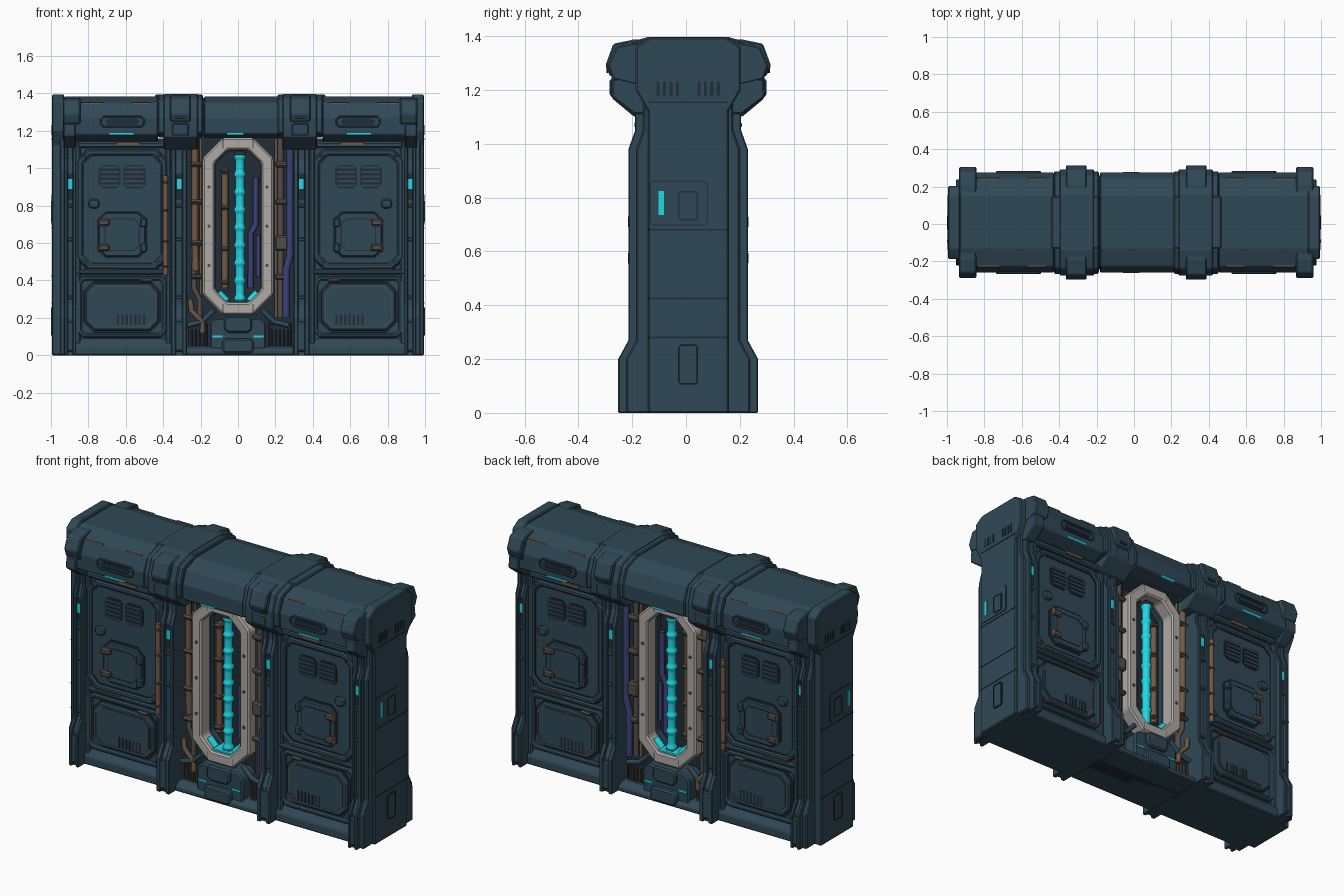
import bpy
import bmesh
from math import sin, pi

cube = bpy.data.objects.get("Cube")
if cube:
    bpy.data.objects.remove(cube)


def material(name, *rgb):
    mat = bpy.data.materials.new(name)
    mat.use_nodes = True
    colour = (*rgb, 1)
    mat.diffuse_color = colour
    mat.node_tree.nodes["Principled BSDF"].inputs["Base Color"].default_value = colour
    return mat


HULL = material("blue steel hull", .029, .066, .094)
DARK = material("dark recess", .014, .027, .038)
RUST = material("rusty copper", .17, .1, .06)
PALE = material("pale grey frame", .43, .4, .375)
GLOW = material("cyan glow", .015, .7, .8)
VIOLET = material("violet pipe", .042, .055, .18)
METAL = material("dull metal", .088, .075, .063)


def finish(name, data, mat, mirror, bevel=0.0, shift=True):
    """Link an object; mirrored pairs share a slightly shifted centre."""
    obj = bpy.data.objects.new(name, data)
    bpy.context.collection.objects.link(obj)
    obj.location = (.012 if shift and "X" in mirror else 0, .008, 0)
    data.materials.append(mat)
    if bevel:
        mod = obj.modifiers.new("Bevel", "BEVEL")
        mod.width, mod.segments = bevel, 1
    if mirror:
        mod = obj.modifiers.new("Mirror", "MIRROR")
        mod.use_axis = ("X" in mirror, "Y" in mirror, False)
        mod.use_mirror_merge = False
    return obj


def to_mesh(name, bm):
    bmesh.ops.recalc_face_normals(bm, faces=bm.faces)
    mesh = bpy.data.meshes.new(name)
    bm.to_mesh(mesh)
    bm.free()
    return mesh


def outline(u, v, w, h, cut):
    """Rectangle or chamfered rectangle around (u, v)."""
    w, h = w / 2, h / 2
    if not cut:
        return [(u - w, v - h), (u + w, v - h), (u + w, v + h), (u - w, v + h)]
    a, b = w - cut, h - cut
    return [(u + x, v + z) for x, z in ((-a, -h), (a, -h), (w, -b), (w, b),
                                        (a, h), (-a, h), (-w, b), (-w, -b))]


def panel(name, mat, u, v, w, h, face, depth, cut=0, border=0, mirror="XY", end=False):
    """Plate with its outer face at the given distance; a border leaves a hole."""
    bm = bmesh.new()

    def loop(pts, d):
        return [bm.verts.new((d, p, q) if end else (p, -d, q)) for p, q in pts]

    outer = outline(u, v, w, h, cut)
    loops = [loop(outer, face), loop(outer, face - depth)]
    if border:
        inner = outline(u, v, w - 2 * border, h - 2 * border, max(0, cut - border * .6))
        loops += [loop(inner, face - depth), loop(inner, face)]
    else:
        bm.faces.new(loops[0])
        bm.faces.new(loops[1])
    n = len(outer)
    for k in range(len(loops) if border else 1):
        a, b = loops[k], loops[(k + 1) % len(loops)]
        for i in range(n):
            j = (i + 1) % n
            bm.faces.new((a[i], a[j], b[j], b[i]))
    return finish(name, to_mesh(name, bm), mat, mirror,
                  min(.009, depth * .25) if depth > .01 else 0, not end)


def prism(name, half, start, stop, mat=HULL, mirror="X", bevel=.006):
    """Front-back symmetric section swept along x."""
    section = half + [(-y, z) for y, z in reversed(half)]
    bm = bmesh.new()
    a, b = ([bm.verts.new((x, y, z)) for y, z in section] for x in (start, stop))
    bm.faces.new(a)
    bm.faces.new(b)
    for i in range(len(a)):
        j = (i + 1) % len(a)
        bm.faces.new((a[i], a[j], b[j], b[i]))
    return finish(name, to_mesh(name, bm), mat, mirror, bevel)


def pipe(name, mat, radius, depth, points, mirror="Y", radii=None):
    curve = bpy.data.curves.new(name, "CURVE")
    curve.dimensions = "3D"
    curve.bevel_depth, curve.bevel_resolution = radius, 2
    curve.use_fill_caps = True
    spline = curve.splines.new("POLY")
    spline.points.add(len(points) - 1)
    for i, (x, z) in enumerate(points):
        spline.points[i].co = (x, -depth, z, 1)
        spline.points[i].radius = radii[i] if radii else 1
    return finish(name, curve, mat, mirror)


# Wall core, side blocks and plinth
prism("core_wall", [(.05, 0), (.05, 1.2)], -.3, .3, DARK, "", 0)
prism("side_wall", [(.165, 0), (.165, 1.16)], .288, .96)
prism("door_plinth", [(.2, 0), (.2, .05), (.17, .09)], .36, .9)
prism("centre_plinth", [(.2, 0), (.2, .03), (.16, .05)], -.28, .3, mirror="")

# Grooved posts and end columns with flared feet, lights set in the grooves
post = [(.26, 0), (.26, .2), (.222, .27), (.222, .98), (.197, 1.05), (.197, 1.16)]
for name, x, width in (("inner_post", .327, .084), ("end_column", .909, .062)):
    rail = width * .3
    for side in (-1, 1):
        mid = x + side * (width - rail) / 2
        prism(name + "_rail", post, mid - rail / 2, mid + rail / 2, bevel=.004)
    prism(name + "_core", [(y - .02, z) for y, z in post], x - rail, x + rail, bevel=0)
    panel(name + "_light_socket", DARK, x, .9, width * .4, .14, .205, .008)
    panel(name + "_light", GLOW, x, .915, .024, .054, .209, .008)
    panel(name + "_foot_plate", HULL, x, .1, width * .6, .16, .258, .03)
    for z in (.31, .62, .8):
        panel(name + "_clasp", HULL, x, z, width * .5, .02, .215, .02)
prism("end_column_back", [(y - .03, z) for y, z in post], .935, .965)
panel("post_outer_trim", HULL, .385, .6, .03, 1.1, .19, .03)
panel("column_inner_trim", HULL, .87, .6, .03, 1.1, .19, .03)

# Top cap in three sections, ribs and corner blocks
cap = [(.15, 1.14), (.2, 1.145), (.268, 1.18), (.268, 1.27), (.235, 1.35), (.14, 1.383)]
prism("cap_centre", [(y, max(z, 1.163)) for y, z in cap], -.183, .217, mirror="")
prism("cap_side", cap, .44, .945)
prism("cap_core", [(.2, 1.19), (.25, 1.26), (.22, 1.345), (.13, 1.375)], -.9, .9, DARK, "", 0)
prism("cap_rib", [(.2, 1.1), (.284, 1.17), (.284, 1.27), (.25, 1.368), (.15, 1.397)], .225, .41)
prism("cap_rib_flank", [(.15, 1.165), (.272, 1.185), (.274, 1.27), (.245, 1.36), (.15, 1.39)],
      .2, .44)
prism("cap_rib_crown", [(.14, 1.3), (.14, 1.394)], .2, .455)
prism("rib_bracket", [(.2, 1.25), (.29, 1.25), (.308, 1.29), (.278, 1.372), (.2, 1.388)],
      .265, .375)
panel("rib_bracket_inset", DARK, .32, 1.28, .06, .035, .304, .007, cut=.01)
prism("rib_chin", [(.2, 1.12), (.292, 1.18), (.292, 1.24), (.2, 1.25)], .275, .365)
prism("corner_block", [(.2, 1.22), (.28, 1.24), (.298, 1.29), (.268, 1.36), (.2, 1.375)],
      .855, .947)
prism("corner_cheek", [(.2, 1.11), (.285, 1.175), (.28, 1.24), (.2, 1.25)], .88, .945)
panel("cap_slot_frame", HULL, .63, 1.25, .24, .065, .275, .012, cut=.018, border=.01)
panel("cap_slot", DARK, .63, 1.25, .18, .03, .274, .008, cut=.01)
panel("cap_light", GLOW, .635, 1.183, .13, .011, .2695, .009)
panel("cap_centre_light", GLOW, -.015, 1.183, .09, .011, .2695, .009, mirror="Y")
panel("cap_worn_edge", RUST, .6, 1.132, .12, .016, .206, .008)
for x, length in ((.53, .1), (.79, .12)):
    panel("cap_crest_wear", RUST, x, 1.348, length, .008, .239, .008)
panel("cap_underside_band", HULL, .63, 1.125, .48, .035, .2, .04)

# Doors: framed upper half with louvres, hatch and latches
DOOR = .632
panel("door_upper", HULL, DOOR, .78, .48, .64, .182, .02, cut=.05)
panel("door_frame", HULL, DOOR, .78, .48, .64, .194, .03, cut=.06, border=.03)
panel("door_frame_groove", DARK, DOOR, .78, .42, .58, .185, .007, cut=.045, border=.007)
for side in (-1, 1):
    x = DOOR + side * .066
    panel("louvre_recess", DARK, x, .955, .118, .125, .186, .007, cut=.02)
    for k in range(5):
        panel("louvre_slat", HULL, x, .908 + k * .024, .1, .01, .191, .009)
panel("hatch_groove", DARK, DOOR, .645, .27, .255, .186, .007, cut=.045)
panel("hatch", HULL, DOOR, .645, .25, .235, .202, .022, cut=.04)
panel("hatch_inset", DARK, DOOR, .645, .19, .175, .204, .006, cut=.03, border=.006)
for z in (.575, .71):
    panel("hatch_latch", METAL, DOOR + .1, z, .065, .035, .22, .03)
    panel("latch_pin", RUST, DOOR + .125, z, .014, .05, .224, .03)
    panel("hatch_hinge", HULL, DOOR - .115, z, .035, .05, .214, .03)
panel("door_bolt_box", HULL, DOOR + .15, .81, .06, .05, .205, .03, cut=.012)
panel("door_beam", HULL, DOOR, .445, .5, .025, .192, .03)
panel("door_beam_wear", RUST, DOOR + .1, .459, .16, .006, .193, .008)
for x in (-.2, .2):
    for z in (.49, 1.07):
        panel("door_corner_rivet", METAL, DOOR + x, z, .018, .018, .2, .02, cut=.005)

# Doors: lower panel with a slotted vent
panel("lower_frame", HULL, DOOR, .26, .48, .33, .19, .03, cut=.03, border=.025)
panel("lower_groove", DARK, DOOR, .26, .415, .275, .175, .009, cut=.055)
panel("lower_panel", HULL, DOOR, .26, .395, .255, .196, .03, cut=.05)
panel("lower_panel_wear", METAL, DOOR, .26, .36, .22, .198, .005, cut=.045, border=.004)
panel("lower_panel_lid", HULL, DOOR, .263, .345, .205, .201, .01, cut=.04)
for k in range(7):
    panel("lower_vent_slot", DARK, .515 + k * .023, .19, .012, .06, .204, .006, cut=.004)
panel("lower_handle", METAL, DOOR - .13, .4, .07, .02, .205, .03)

# Window frame, liner and segment joints, set back between the posts
panel("window_frame", PALE, 0, .69, .378, .945, .175, .09, cut=.108, border=.064, mirror="Y")
panel("window_liner", HULL, 0, .69, .28, .845, .1, .05, cut=.08, border=.02, mirror="Y")
panel("window_back", DARK, 0, .69, .25, .82, .056, .01, cut=.06, mirror="Y")
for side in (-1, 1):
    for z in (.48, .69, .9):
        panel("frame_bolt", METAL, side * .155, z, .018, .018, .18, .01, cut=.006, mirror="Y")
    for z in (.25, 1.13):
        panel("frame_joint", METAL, side * .08, z, .004, .05, .1755, .005, mirror="Y")

# Glowing tube with ringed bulges, sockets and floor glow
steps = 75
tube = [(.01, .28 + .79 * i / steps) for i in range(steps + 1)]
swell = [1 + .4 * max(0, sin(i * 2 * pi / 9)) ** 4 for i in range(steps + 1)]
pipe("glow_tube", GLOW, .024, .11, tube, radii=swell)
for name, z in (("lower", .285), ("upper", 1.08)):
    panel("tube_socket_" + name, METAL, .01, z, .07, .02, .14, .07, cut=.01, mirror="Y")
panel("floor_glow", GLOW, 0, .287, .14, .009, .16, .1, mirror="Y")
for side in (-1, 1):
    pipe("floor_corner_glow", GLOW, .02, .125, [(side * .062, .29), (side * .105, .335)])

# Pipes in the service channel
pipe("copper_main", RUST, .018, .14, [(-.23, 1.16), (-.23, .6), (-.225, .45)])
pipe("copper_thin", RUST, .008, .12, [(-.2, 1.16), (-.2, .2)])
pipe("metal_lower", METAL, .014, .13, [(-.235, .5), (-.235, .36), (-.205, .3), (-.205, .2)])
pipe("copper_low", RUST, .014, .15, [(-.255, .3), (-.25, .24), (-.19, .18), (-.19, .12)])
pipe("copper_window", RUST, .018, .08, [(-.07, .97), (-.07, .36)])
pipe("copper_door", RUST, .014, .2, [(-.388, .96), (-.388, .43)])
pipe("violet_main", VIOLET, .019, .15, [(.278, 1.16), (.278, .53), (.258, .46), (.258, .2)])
pipe("violet_window", VIOLET, .016, .08, [(.095, .95), (.095, .7), (.068, .65), (.068, .36)])
pipe("violet_branch", VIOLET, .012, .075, [(.108, .64), (.108, .42)])
pipe("metal_riser", METAL, .016, .13, [(.228, 1.16), (.228, .2)])
pipe("copper_right", RUST, .008, .12, [(.203, 1.16), (.203, .2)])
for z in (.42, .6, .82, 1.02):
    panel("right_clamp", METAL, .232, z, .07, .03 + .05 * (z == .6), .165, .08, mirror="Y")
    panel("left_clamp", METAL, -.222, z, .07, .025, .165, .08, mirror="Y")
    panel("window_clamp", METAL, -.07, z - .03, .05, .025, .105, .06, mirror="Y")
    panel("door_pipe_clamp", METAL, -.388, z * .75 + .16, .036, .02, .216, .04, mirror="Y")

# Apron below the window with lights, struts and grilles
panel("apron", HULL, 0, .1, .3, .2, .18, .13, cut=.03, mirror="Y")
panel("apron_box", HULL, 0, .165, .15, .09, .2, .1, cut=.02, mirror="Y")
panel("apron_plate", HULL, 0, .05, .17, .08, .21, .05, cut=.015, mirror="Y")
for side in (-1, 1):
    panel("apron_light", GLOW, side * .11, .1, .055, .012, .186, .008, mirror="Y")
    panel("grille_back", DARK, side * .225, .1, .13, .15, .13, .08, mirror="Y")
    for k in range(5):
        panel("grille_bar", METAL, side * (.18 + k * .022), .09, .009, .1, .145, .03, mirror="Y")
    pipe("apron_strut", HULL, .014, .15, [(side * .13, .24), (side * .19, .18), (side * .27, .16)])

# End faces: spine, cap end, seams, light and access panels
for side in (-1, 1):
    prism("end_spine", [(.15, 0), (.15, 1.17)], side * .93, side * .994, mirror="")
    prism("end_cap", [(.15, 1.12), (.195, 1.2), (.195, 1.36), (.14, 1.395)],
          side * .93, side * .994, mirror="")
for z in (.28, .425, .68, 1.155):
    panel("end_seam", DARK, 0, z, .295, .006, .996, .005, mirror="X", end=True)
panel("end_plate", HULL, -.035, .78, .21, .16, .997, .009, cut=.01, mirror="X", end=True)
panel("end_plate_groove", DARK, -.035, .78, .216, .166, .995, .006, cut=.01, mirror="X", end=True)
panel("end_light", GLOW, -.1, .78, .02, .09, 1, .006, mirror="X", end=True)
for z, h in ((.77, .11), (.18, .15)):
    panel("access_rim", DARK, 0, z, .075, h, 1, .008, .01, .006, mirror="X", end=True)
    panel("access_panel", HULL, 0, z, .06, h - .015, .999, .008, mirror="X", end=True)
for side in (-1, 1):
    for k in range(4):
        panel("end_vent", DARK, side * (.04 + k * .024), 1.205, .012, .055,
              .997, .006, cut=.004, mirror="X", end=True)
